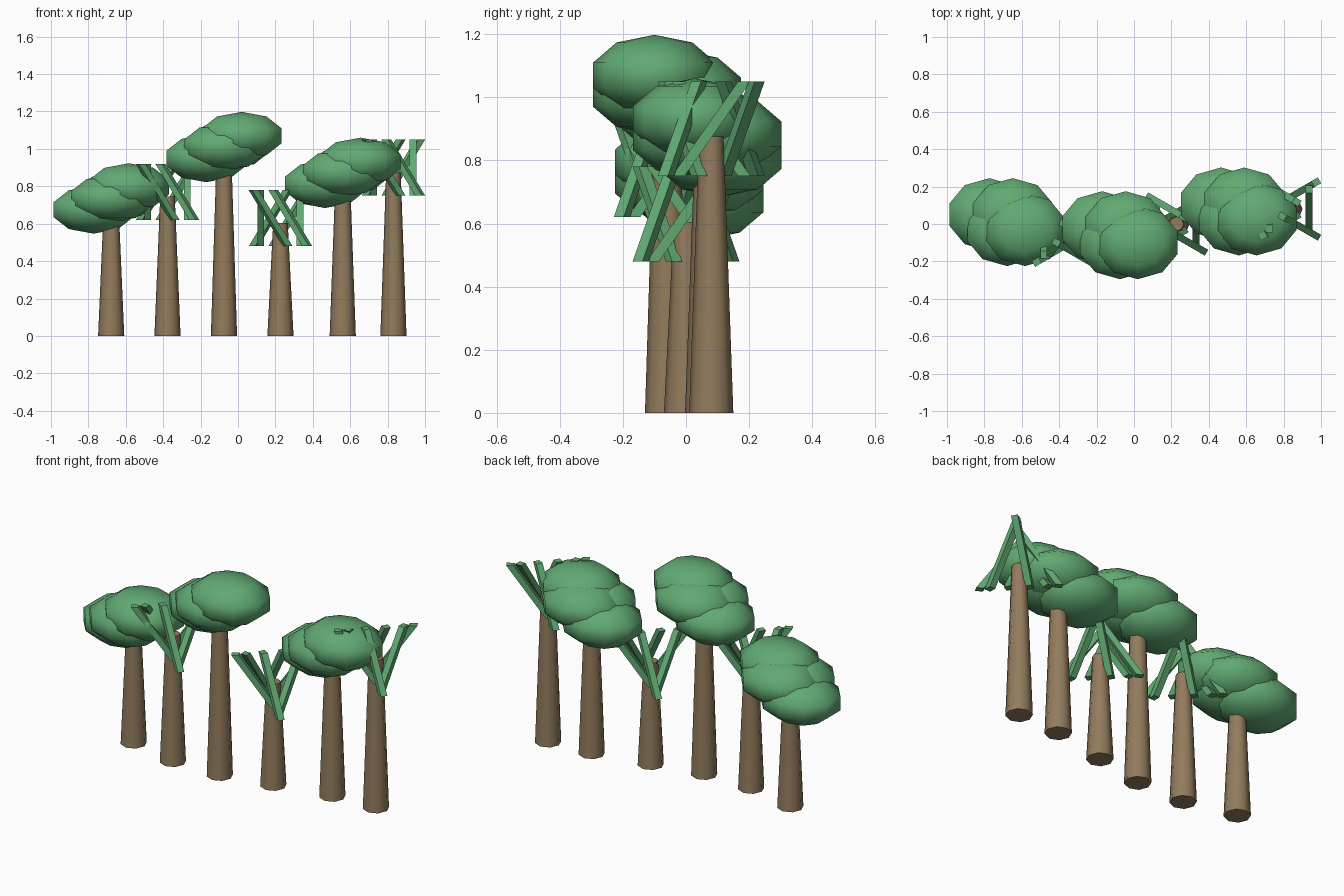
import bpy, bmesh, math
from mathutils import Matrix, Vector

if "Cube" in bpy.data.objects:
    bpy.data.objects.remove(bpy.data.objects["Cube"])


def material(name, rgb):
    m = bpy.data.materials.new(name)
    m.diffuse_color = (*rgb, 1)
    m.use_nodes = True
    m.node_tree.nodes["Principled BSDF"].inputs["Base Color"].default_value = m.diffuse_color
    return m


BARK = material("bark", (0.29, 0.20, 0.11))
LEAF = material("leaf", (0.12, 0.40, 0.17))


def finish(bm, name, mat, loc, smooth=0):
    bmesh.ops.recalc_face_normals(bm, faces=bm.faces)
    me = bpy.data.meshes.new(name)
    bm.to_mesh(me)
    bm.free()
    me.materials.append(mat)
    ob = bpy.data.objects.new(name, me)
    ob.location = loc
    bpy.context.collection.objects.link(ob)
    if smooth:
        bpy.ops.object.select_all(action='DESELECT')
        ob.select_set(True)
        bpy.context.view_layer.objects.active = ob
        bpy.ops.object.shade_smooth_by_angle(angle=math.radians(smooth))
    return ob


# Tapered trunk standing on the ground
def trunk(n, x, y, h):
    bm = bmesh.new()
    bmesh.ops.create_cone(bm, cap_ends=True, segments=8, radius1=0.07, radius2=0.039,
                          depth=h, matrix=Matrix.Translation((0, 0, h / 2)))
    finish(bm, f"trunk_{n}", BARK, (x, y, 0), 50)


# Round crown: overlapping flattened low-poly lobes rising to the right
LOBES = [(0.095, -0.04, 0.06), (0.0, -0.04, 0.0), (0.03, 0.04, 0.012), (-0.095, 0.04, -0.06)]


def crown(n, x, y, z):
    bm = bmesh.new()
    for c in LOBES:
        bmesh.ops.create_uvsphere(bm, u_segments=10, v_segments=5, radius=1,
                                  matrix=Matrix.Translation(c) @ Matrix.Diagonal((0.236, 0.205, 0.128, 1)))
    finish(bm, f"crown_{n}", LEAF, (x, y, z), 60)


# Six slanted fronds around the trunk top, each a leaning square bar with level ends
def fronds(n, x, y, z):
    r, lean, half = 0.105, 0.105, 0.15
    bm = bmesh.new()
    for i in range(6):
        a = math.tau * i / 6
        centre = Vector((r * math.cos(a), r * math.sin(a), 0))
        along = Vector((math.sin(a), math.cos(a), 0))
        side = Vector((-along.y, along.x, 0))
        box = bmesh.ops.create_cube(bm, size=2)["verts"]
        for v in box:
            p = v.co.copy()
            v.co = (centre + along * (lean * p.z + 0.02 * p.x)
                    + side * (0.018 * p.y) + Vector((0, 0, half * p.z)))
    finish(bm, f"fronds_{n}", LEAF, (x, y, z))


# Row of trees: kind, x, y, height of the foliage centre
TREES = [
    ("round", -0.678, 0.01, 0.735),
    ("palm", -0.377, -0.06, 0.77),
    ("round", -0.075, -0.06, 1.01),
    ("palm", 0.227, 0.0, 0.63),
    ("round", 0.56, 0.067, 0.872),
    ("palm", 0.831, 0.08, 0.90),
]
for n, (kind, x, y, z) in enumerate(TREES, 1):
    trunk(n, x, y, z - 0.025)
    (crown if kind == "round" else fronds)(n, x, y, z)
